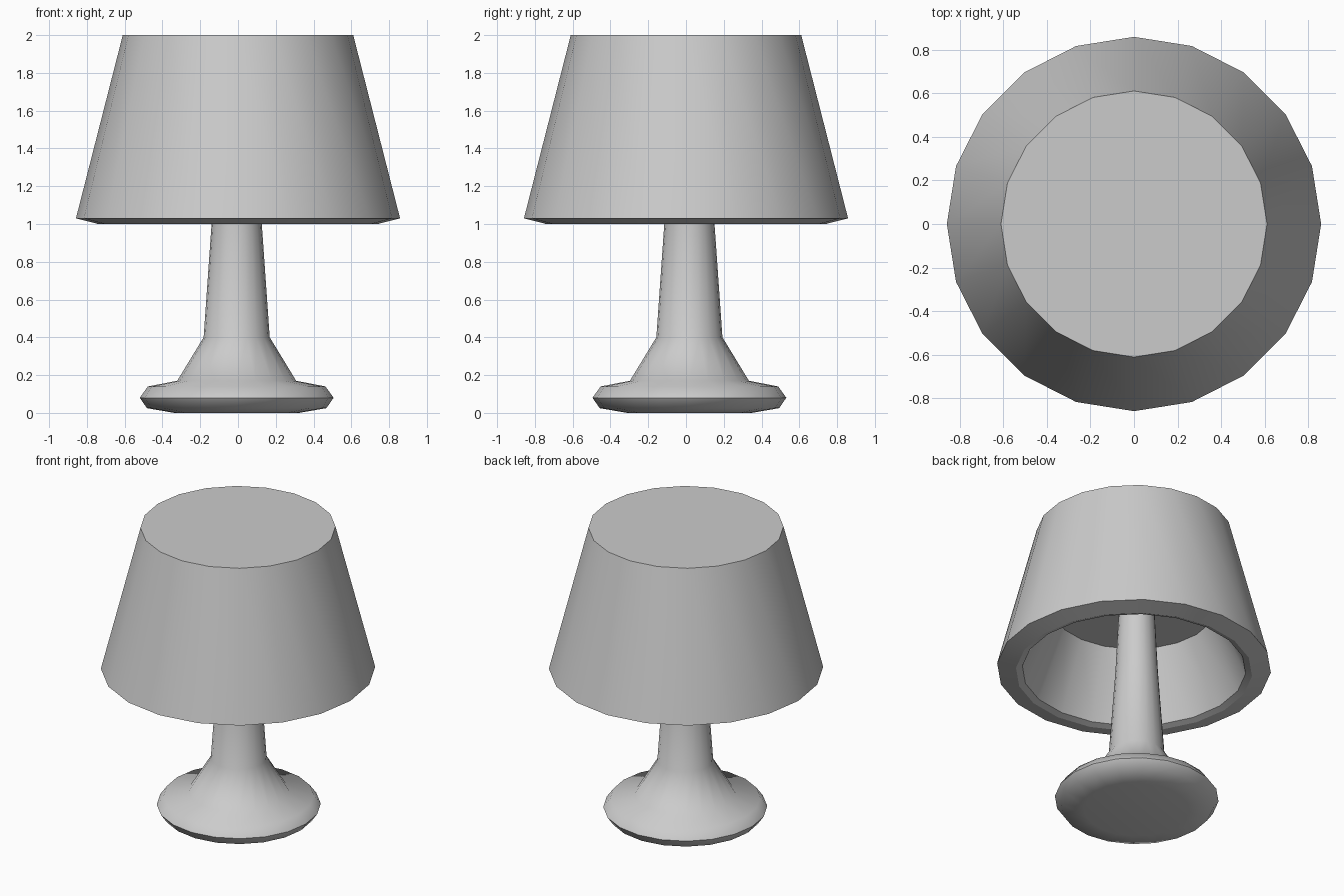
import bpy, bmesh
from math import cos, sin, pi, radians

if "Cube" in bpy.data.objects:
    bpy.data.objects.remove(bpy.data.objects["Cube"])

SIDES = 20


def lathe(name, profile, centre=(0, 0), close_start=True, close_end=True, angle=35):
    """Revolve an (r, z) profile about a vertical axis, capping open ends."""
    bm = bmesh.new()
    rings = []
    for r, z in profile:
        rings.append([bm.verts.new((centre[0] + r * cos(2 * pi * i / SIDES),
                                    centre[1] + r * sin(2 * pi * i / SIDES), z))
                      for i in range(SIDES)])
    for a, b in zip(rings, rings[1:]):
        for i in range(SIDES):
            j = (i + 1) % SIDES
            bm.faces.new((a[i], a[j], b[j], b[i]))
    if close_start:
        bm.faces.new(rings[0][::-1])
    if close_end:
        bm.faces.new(rings[-1])
    bmesh.ops.recalc_face_normals(bm, faces=bm.faces)
    mesh = bpy.data.meshes.new(name)
    bm.to_mesh(mesh)
    bm.free()
    obj = bpy.data.objects.new(name, mesh)
    bpy.context.collection.objects.link(obj)
    bpy.ops.object.select_all(action='DESELECT')
    obj.select_set(True)
    bpy.context.view_layer.objects.active = obj
    bpy.ops.object.shade_smooth_by_angle(angle=radians(angle))
    return obj


# Shade: flat top, tapered wall, turned-in rim and recessed ceiling
lathe("lamp_shade", [(0.61, 2.0), (0.858, 1.03), (0.74, 1.0), (0.70, 1.015),
                     (0.51, 1.46)])

# Base and stem: rounded foot, flared neck and tapering post, slightly off centre
lathe("base_and_stem", [(0.33, 0.0), (0.475, 0.025), (0.513, 0.08), (0.47, 0.14),
                        (0.315, 0.17), (0.175, 0.40), (0.133, 1.0), (0.11, 1.47)],
      centre=(-0.007, 0.018), angle=60)
